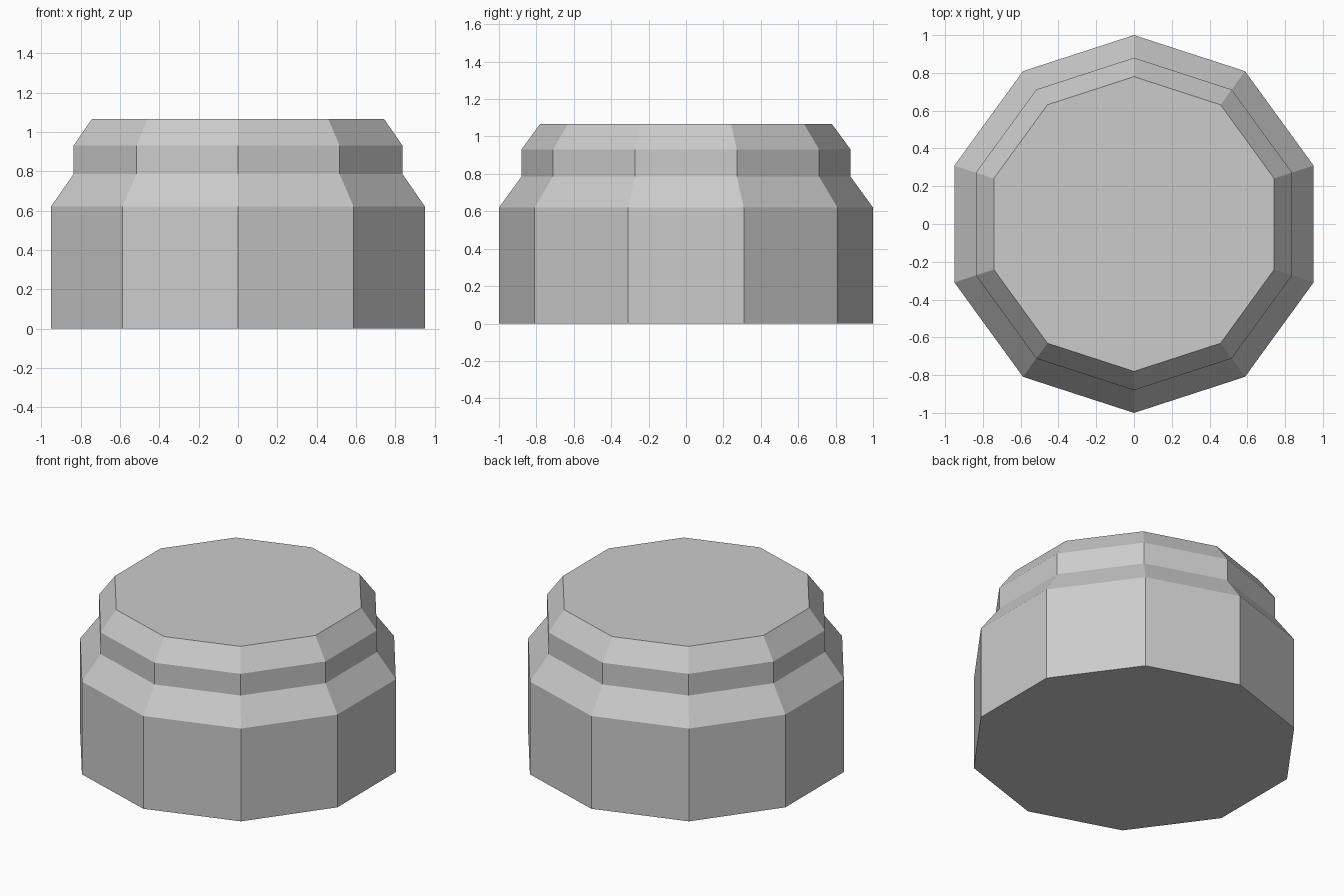
import bpy, bmesh, math

if "Cube" in bpy.data.objects:
    bpy.data.objects.remove(bpy.data.objects["Cube"])

SIDES = 10
# Stepped profile from base to top: (radius, height)
PROFILE = [(1.0, 0.0), (1.0, 0.62), (0.88, 0.785), (0.88, 0.93), (0.78, 1.067)]


def ring(bm, radius, z):
    """Decagon ring with a corner pointing to the front and back."""
    angles = [math.pi / 2 + math.tau * i / SIDES for i in range(SIDES)]
    return [bm.verts.new((radius * math.cos(a), radius * math.sin(a), z)) for a in angles]


bm = bmesh.new()
rings = [ring(bm, r, z) for r, z in PROFILE]

# Side walls and bevelled shoulders
for low, high in zip(rings, rings[1:]):
    for i in range(SIDES):
        j = (i + 1) % SIDES
        bm.faces.new((low[i], low[j], high[j], high[i]))

# Flat bottom and top
bm.faces.new(rings[0][::-1])
bm.faces.new(rings[-1])

mesh = bpy.data.meshes.new("stepped_cap")
bm.to_mesh(mesh)
bm.free()
bpy.context.collection.objects.link(bpy.data.objects.new("stepped_cap", mesh))
